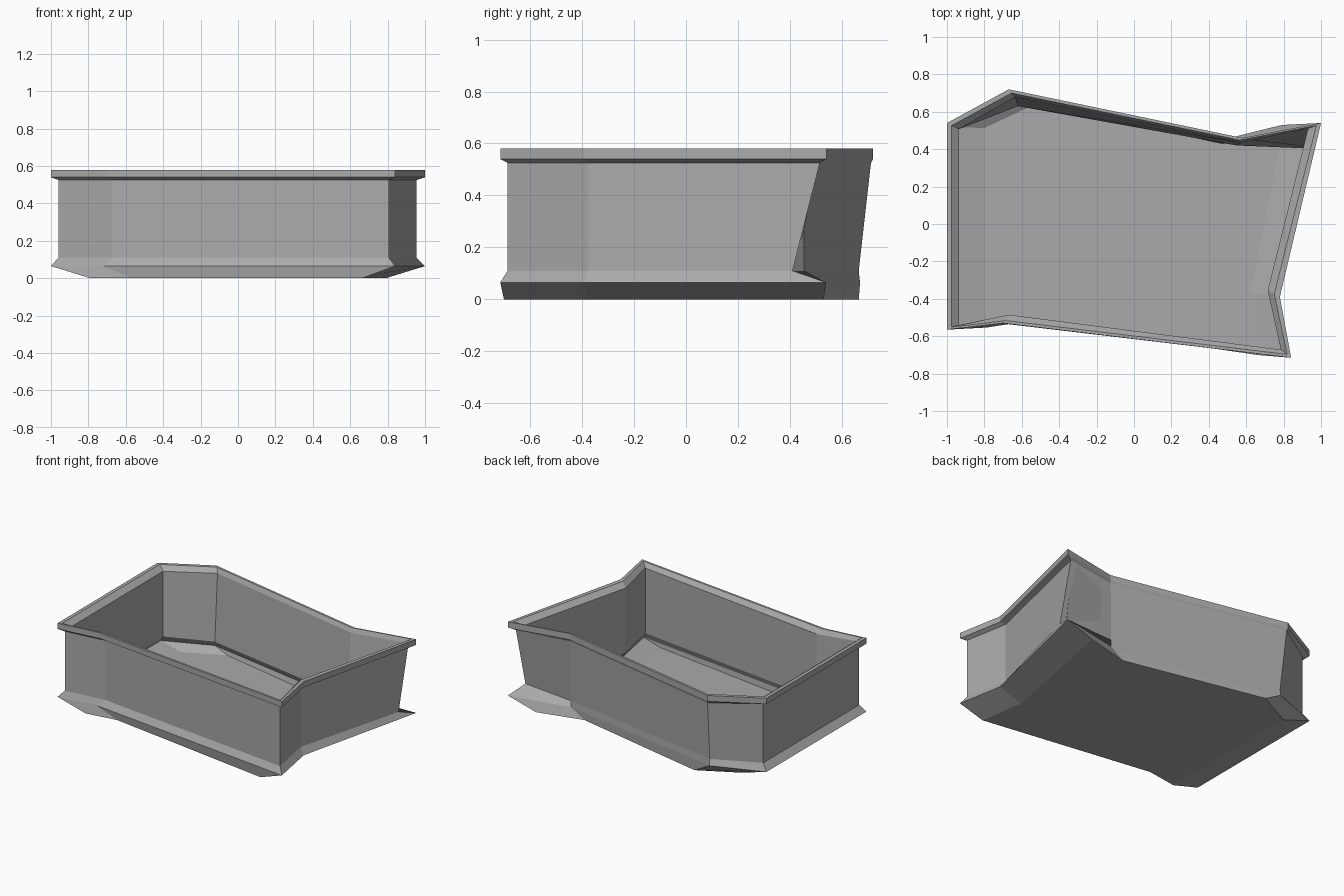
import bpy
import bmesh

cube = bpy.data.objects.get("Cube")
if cube:
    bpy.data.objects.remove(cube, do_unlink=True)

# Crooked eight-sided plan, counter-clockwise seen from above
PLAN = [(-1, -.565), (-.70, -.53), (.84, -.715), (.78, -.39),
        (1, .54), (.58, .46), (-.67, .72), (-1, .54)]
WAIST, CORNER, NOTCH, PEAK = 3, 4, 5, 6


def ring(z, sx=1, sy=1, moved={}):
    """Scaled copy of the plan at height z, with some corners moved."""
    pts = [(x * sx, y * sy) for x, y in PLAN]
    for index, point in moved.items():
        pts[index] = point
    return [(x, y, z) for x, y in pts]


rings = [
    # Base and flared foot; the foot is flush with the wall along the back
    ring(0, .79, .98, {1: (-.57, -.52), NOTCH: (.47, .45), PEAK: (-.53, .665)}),
    ring(.065, 1, 1, {1: (-.72, -.53), NOTCH: (.57, .455), PEAK: (-.65, .67)}),
    # Outer wall, leaning in towards the bottom of the back corner
    ring(.11, .96, .96, {CORNER: (.955, .41), NOTCH: (.57, .455), PEAK: (-.65, .665)}),
    ring(.525, .96, .96, {CORNER: (.955, .515), NOTCH: (.575, .455), PEAK: (-.665, .712)}),
    # Overhanging rim
    ring(.54),
    ring(.58),
    ring(.58, .975, .975, {WAIST: (.75, -.375), PEAK: (-.655, .70)}),
    # Inner wall, undercut at the foot
    ring(.55, .935, .94, {0: (-.935, -.54), 1: (-.67, -.485), WAIST: (.715, -.355),
                          CORNER: (.93, .51), NOTCH: (.57, .435), PEAK: (-.635, .68)}),
    ring(.095, .935, .94, {0: (-.935, -.54), 1: (-.67, -.485), WAIST: (.715, -.355),
                           CORNER: (.905, .405), NOTCH: (.55, .42), PEAK: (-.62, .63)}),
    ring(.055, .96, .96, {CORNER: (.95, .45), NOTCH: (.56, .44), PEAK: (-.635, .655)}),
    # Floor
    ring(.02, .80, .95, {NOTCH: (.47, .43), PEAK: (-.53, .64)}),
]

# Loft the rings and close the underside and the floor
bm = bmesh.new()
loops = [[bm.verts.new(p) for p in r] for r in rings]
count = len(PLAN)
for low, high in zip(loops, loops[1:]):
    for i in range(count):
        j = (i + 1) % count
        bm.faces.new((low[i], low[j], high[j], high[i]))
bm.faces.new(list(reversed(loops[0])))
bm.faces.new(loops[-1])
bmesh.ops.triangulate(bm, faces=[f for f in bm.faces if len(f.verts) > 4])
bmesh.ops.recalc_face_normals(bm, faces=bm.faces[:])

mesh = bpy.data.meshes.new("tray")
bm.to_mesh(mesh)
bm.free()
tray = bpy.data.objects.new("tray", mesh)
bpy.context.collection.objects.link(tray)

# Plain grey
grey = bpy.data.materials.new("plain grey")
grey.use_nodes = True
color = (.4, .4, .4, 1)
grey.diffuse_color = color
grey.node_tree.nodes["Principled BSDF"].inputs["Base Color"].default_value = color
mesh.materials.append(grey)
